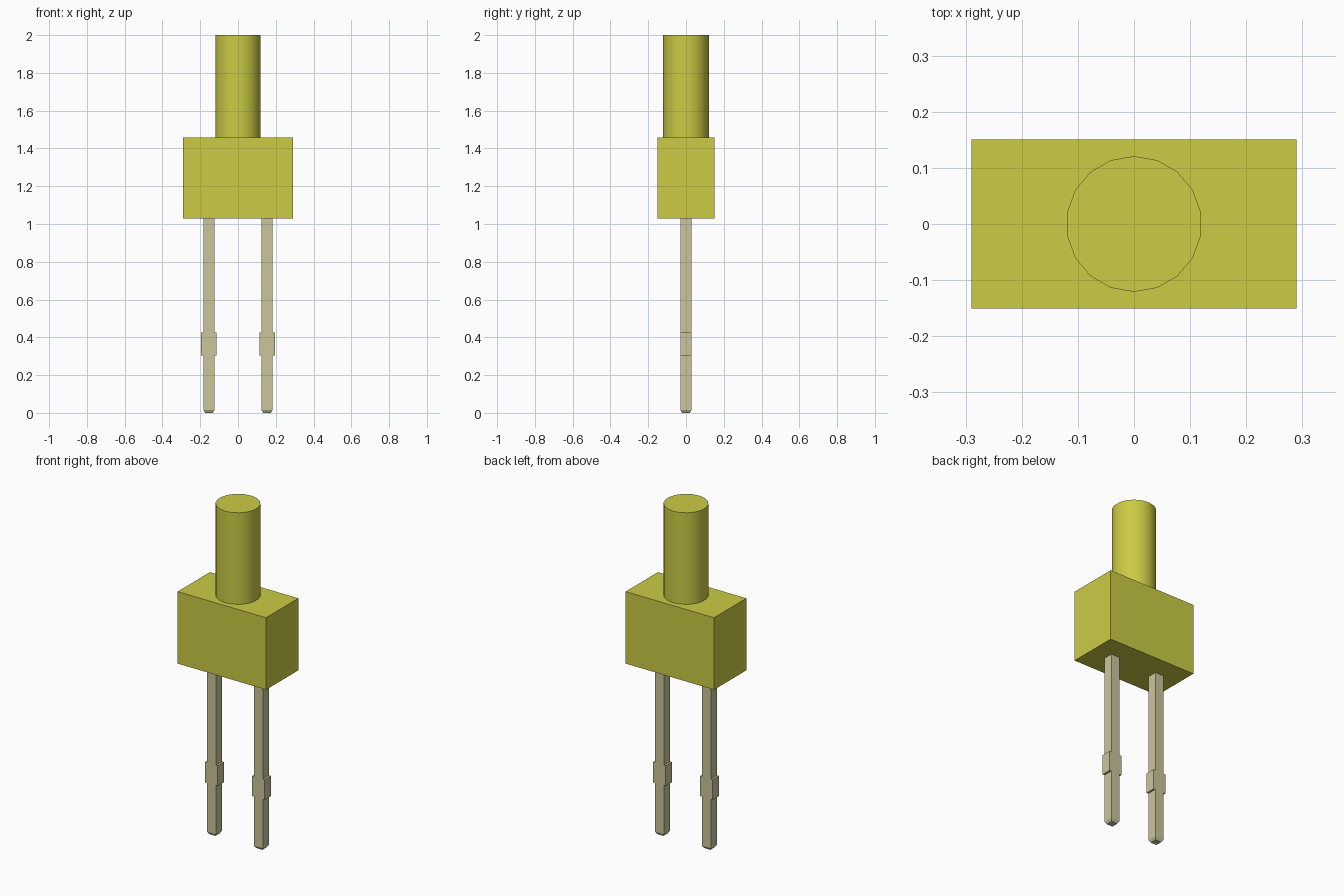
import bpy, bmesh
from math import sin, cos, tau, radians

if "Cube" in bpy.data.objects:
    bpy.data.objects.remove(bpy.data.objects["Cube"])


def material(name, colour):
    mat = bpy.data.materials.new(name)
    mat.use_nodes = True
    mat.diffuse_color = (*colour, 1)
    mat.node_tree.nodes["Principled BSDF"].inputs["Base Color"].default_value = (*colour, 1)
    return mat


def loft(name, rings, mat):
    """Skin a stack of equal rings and cap both ends."""
    bm = bmesh.new()
    loops = [[bm.verts.new(p) for p in ring] for ring in rings]
    for low, high in zip(loops, loops[1:]):
        for i in range(len(low)):
            j = (i + 1) % len(low)
            bm.faces.new((low[i], low[j], high[j], high[i]))
    bm.faces.new(loops[0][::-1])
    bm.faces.new(loops[-1])
    mesh = bpy.data.meshes.new(name)
    bm.to_mesh(mesh)
    bm.free()
    mesh.materials.append(mat)
    obj = bpy.data.objects.new(name, mesh)
    bpy.context.collection.objects.link(obj)
    return obj


def rect(x, hx, hy, z):
    return [(x - hx, -hy, z), (x + hx, -hy, z), (x + hx, hy, z), (x - hx, hy, z)]


def circle(radius, sides, z):
    return [(-radius * sin(tau * i / sides), radius * cos(tau * i / sides), z)
            for i in range(sides)]


yellow = material("yellow plastic", (0.60, 0.60, 0.06))
metal = material("tinned metal", (0.60, 0.56, 0.33))

# Housing block
loft("housing", [rect(0, 0.29, 0.151, z) for z in (1.03, 1.457)], yellow)

# Round plunger, smooth around its side
plunger = loft("plunger", [circle(0.121, 18, z) for z in (1.457, 2.0)], yellow)
bpy.context.view_layer.objects.active = plunger
plunger.select_set(True)
bpy.ops.object.shade_smooth_by_angle(angle=radians(40))

# Square pins with a tapered tip and a wider stop shoulder
PIN = 0.029
SECTIONS = [(0.020, 0.020, 0), (PIN, PIN, 0.015), (PIN, PIN, 0.305),
            (0.041, PIN, 0.305), (0.041, PIN, 0.425),
            (PIN, PIN, 0.425), (PIN, PIN, 1.03)]
for side, x in (("left", 0.154), ("right", -0.154)):
    loft(side + "_pin", [rect(x, *s) for s in SECTIONS], metal)
